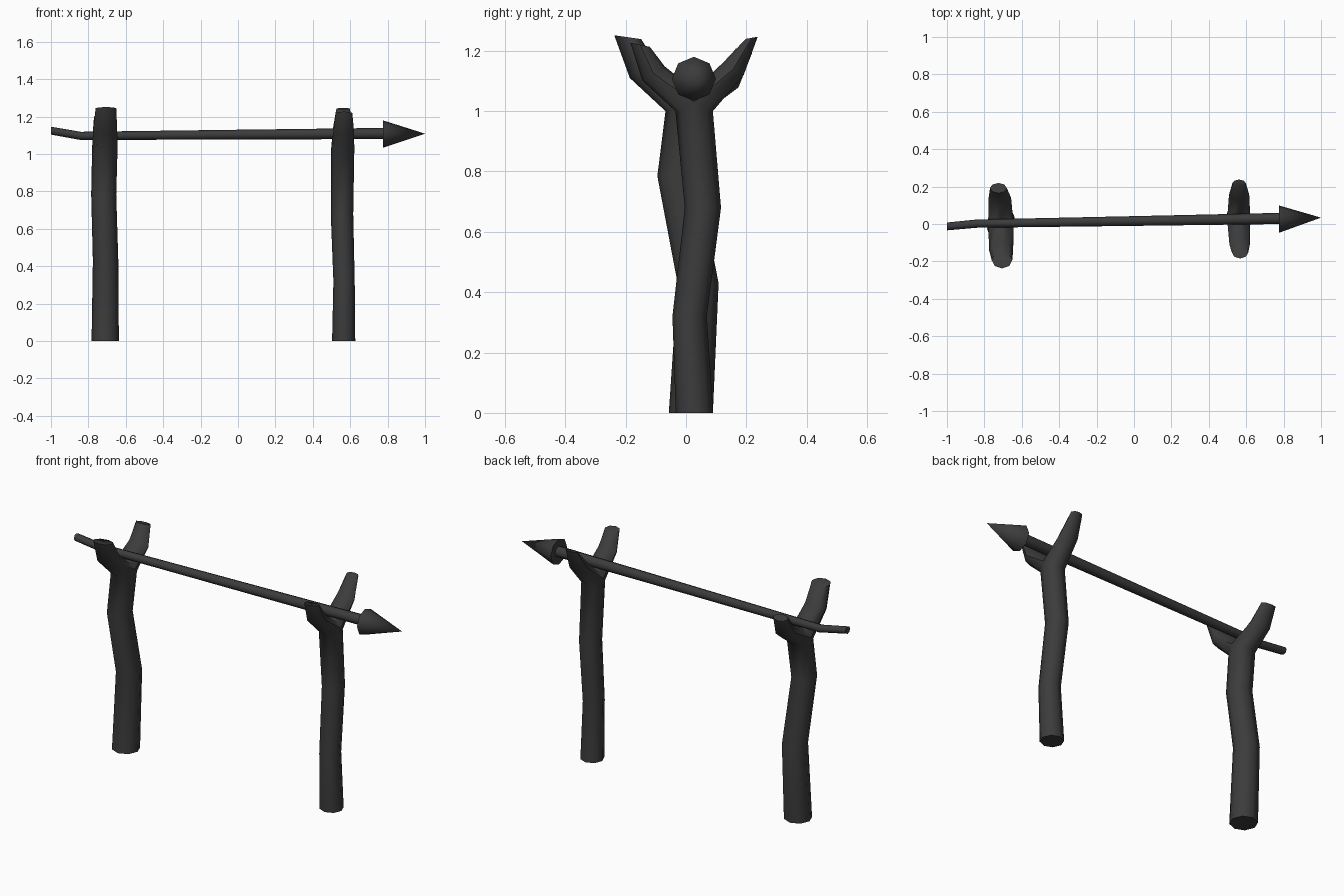
import bpy, bmesh
from math import cos, sin, pi, radians

if "Cube" in bpy.data.objects:
    bpy.data.objects.remove(bpy.data.objects["Cube"])

N = 8

# near-black charred wood
dark = bpy.data.materials.new("dark_wood")
dark.diffuse_color = (0.045, 0.045, 0.045, 1)
dark.use_nodes = True
dark.node_tree.nodes["Principled BSDF"].inputs["Base Color"].default_value = dark.diffuse_color


def ring(bm, x, y, z, rx, ry, tilt=0):
    """Octagonal ring, tilted about the x axis."""
    t = radians(tilt)
    return [bm.verts.new((x + rx * cos(a),
                          y + ry * sin(a) * cos(t),
                          z + ry * sin(a) * sin(t)))
            for a in (2 * pi * k / N for k in range(N))]


def bridge(bm, a, b):
    for k in range(N):
        j = (k + 1) % N
        bm.faces.new((a[k], a[j], b[j], b[k]))


def finish(bm, name):
    bmesh.ops.recalc_face_normals(bm, faces=bm.faces)
    mesh = bpy.data.meshes.new(name)
    bm.to_mesh(mesh)
    bm.free()
    mesh.materials.append(dark)
    ob = bpy.data.objects.new(name, mesh)
    bpy.context.collection.objects.link(ob)
    bpy.ops.object.select_all(action='DESELECT')
    ob.select_set(True)
    bpy.context.view_layer.objects.active = ob
    bpy.ops.object.shade_smooth_by_angle(angle=radians(60))
    return ob


def forked_post(name, trunk, back, front):
    bm = bmesh.new()
    # crooked trunk: x, y, z, radius
    rings = [ring(bm, x, y, z, r, r) for x, y, z, r in trunk]
    for a, b in zip(rings, rings[1:]):
        bridge(bm, a, b)
    bm.faces.new(rings[0])
    # saddle across the crotch of the fork
    top = rings[-1]
    x, y, z, r = trunk[-1]
    for k in (0, 4):
        top[k].co.z += 0.03
    saddle = [bm.verts.new((x + r * f, y, z + h))
              for f, h in ((0.6, 0.057), (0, 0.07), (-0.6, 0.057))]
    # the two prongs grow from the two halves of the top ring
    starts = (top[:5] + saddle[::-1], [top[0]] + saddle + top[4:])
    for prev, prong in zip(starts, (back, front)):
        for section in prong:
            cur = ring(bm, *section)
            bridge(bm, prev, cur)
            prev = cur
        bm.faces.new(prev)
    return finish(bm, name)


forked_post(
    "left_forked_post",
    [(-0.71, 0.016, 0, 0.073), (-0.708, 0.04, 0.43, 0.068),
     (-0.718, -0.028, 0.785, 0.067), (-0.712, 0.0, 1.0, 0.068)],
    [(-0.717, 0.14, 1.105, 0.06, 0.043, -38), (-0.725, 0.192, 1.2, 0.045, 0.028, -15)],
    [(-0.71, -0.143, 1.135, 0.064, 0.05, 30), (-0.706, -0.193, 1.245, 0.055, 0.045, -8)])

forked_post(
    "right_forked_post",
    [(0.565, 0.028, 0, 0.062), (0.567, 0.012, 0.32, 0.057),
     (0.556, 0.056, 0.68, 0.06), (0.56, 0.027, 1.0, 0.062)],
    [(0.562, 0.157, 1.14, 0.054, 0.04, -32), (0.562, 0.218, 1.243, 0.036, 0.02, 10)],
    [(0.565, -0.108, 1.125, 0.055, 0.044, 33), (0.567, -0.152, 1.22, 0.044, 0.033, -12)])


def pole_ring(bm, x, y, z, r):
    return [bm.verts.new((x, y + r * cos(2 * pi * k / N), z + r * sin(2 * pi * k / N)))
            for k in range(N)]


# pole with a bent tail
bm = bmesh.new()
path = [(-1.0, -0.013, 1.125, 0.021), (-0.84, 0.002, 1.097, 0.022),
        (0.0, 0.016, 1.104, 0.026), (0.8, 0.03, 1.11, 0.03)]
rings = [pole_ring(bm, *p) for p in path]
for a, b in zip(rings, rings[1:]):
    bridge(bm, a, b)
bm.faces.new(rings[0])
bm.faces.new(rings[-1])
finish(bm, "pole")

# pointed tip
bm = bmesh.new()
base = pole_ring(bm, 0.775, 0.026, 1.107, 0.073)
apex = bm.verts.new((1.0, 0.034, 1.109))
for k in range(N):
    bm.faces.new((base[k], base[(k + 1) % N], apex))
bm.faces.new(base)
finish(bm, "pole_tip")
